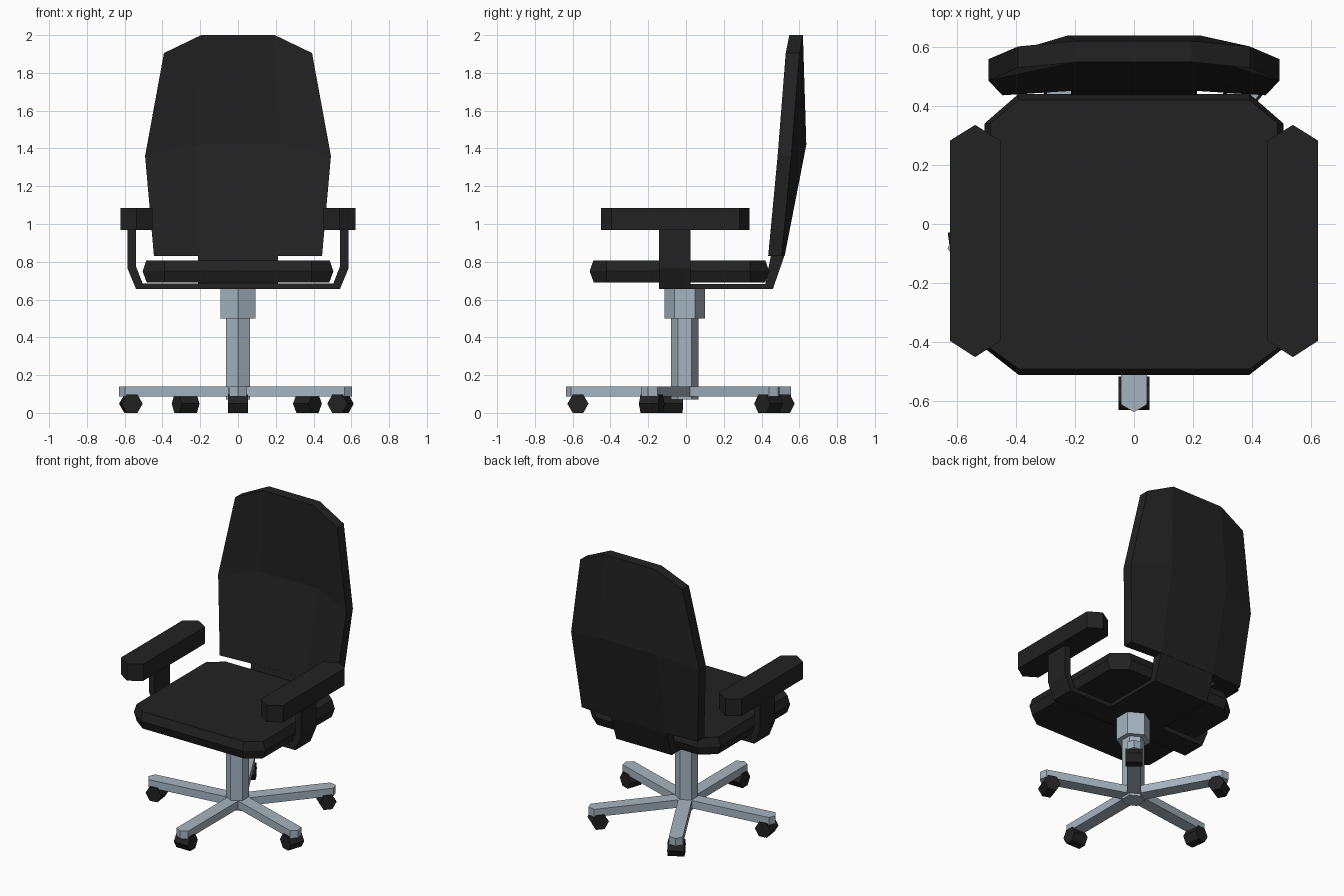
import bpy, bmesh, math

if "Cube" in bpy.data.objects:
    bpy.data.objects.remove(bpy.data.objects["Cube"])


def material(name, rgb):
    m = bpy.data.materials.new(name)
    m.diffuse_color = (*rgb, 1)
    m.use_nodes = True
    m.node_tree.nodes["Principled BSDF"].inputs["Base Color"].default_value = m.diffuse_color
    return m


BLACK = material("black upholstery", (0.016, 0.016, 0.016))
METAL = material("grey metal", (0.38, 0.46, 0.53))


def finish(name, bm, mat, turn=0):
    bmesh.ops.recalc_face_normals(bm, faces=bm.faces[:])
    me = bpy.data.meshes.new(name)
    bm.to_mesh(me)
    bm.free()
    me.materials.append(mat)
    ob = bpy.data.objects.new(name, me)
    ob.rotation_euler.z = turn
    bpy.context.collection.objects.link(ob)
    return ob


def loft(name, rings, mat, turn=0):
    """Skin a list of closed rings and cap both ends."""
    bm = bmesh.new()
    rows = [[bm.verts.new(p) for p in ring] for ring in rings]
    n = len(rows[0])
    for a, b in zip(rows, rows[1:]):
        for i in range(n):
            j = (i + 1) % n
            bm.faces.new((a[i], a[j], b[j], b[i]))
    bm.faces.new(rows[0])
    bm.faces.new(rows[-1])
    return finish(name, bm, mat, turn)


def prism(name, pts, axis, lo, hi, mat, turn=0):
    """Extrude a 2D profile along an axis from lo to hi."""
    place = {"x": lambda p, d: (d, p[0], p[1]),
             "y": lambda p, d: (p[0], d, p[1]),
             "z": lambda p, d: (p[0], p[1], d)}[axis]
    return loft(name, [[place(p, d) for p in pts] for d in (lo, hi)], mat, turn)


def hexagon(cx, cy, r, start=0):
    return [(cx + r * math.cos(start + i * math.pi / 3),
             cy + r * math.sin(start + i * math.pi / 3)) for i in range(6)]


# Seat cushion: octagon with a rim that bulges at mid height
def seat_ring(z, d):
    x, y0, y1, c = 0.505 - d, -0.51 + d, 0.44 - d, 0.39
    return [(-c, y0, z), (c, y0, z), (x, -0.42, z), (x, 0.34, z),
            (c, y1, z), (-c, y1, z), (-x, 0.34, z), (-x, -0.42, z)]


loft("seat", [seat_ring(0.69, 0.022), seat_ring(0.75, 0), seat_ring(0.808, 0.02)], BLACK)

# Backrest: curved panel, (x, y, z) of edge and centre columns per row
rows = [((0.445, 0.435, 0.83), (0.21, 0.45, 0.83)),
        ((0.492, 0.485, 1.36), (0.225, 0.565, 1.42)),
        ((0.392, 0.528, 1.905), (0.195, 0.547, 2.0))]
bm = bmesh.new()
grid = []
for edge, mid in rows:
    left = [(-p[0], p[1], p[2]) for p in (edge, mid)]
    grid.append([bm.verts.new(p) for p in (*left, mid, edge)])
for a, b in zip(grid, grid[1:]):
    for i in range(3):
        bm.faces.new((a[i], a[i + 1], b[i + 1], b[i]))
ext = bmesh.ops.extrude_face_region(bm, geom=bm.faces[:], use_keep_orig=True)
bmesh.ops.translate(bm, vec=(0, 0.072, 0),
                    verts=[v for v in ext["geom"] if isinstance(v, bmesh.types.BMVert)])
finish("backrest", bm, BLACK)

# Bar that carries the backrest
prism("back_support", [(0.0, 0.656), (0.46, 0.656), (0.522, 0.835), (0.45, 0.835),
                       (0.42, 0.682), (0.0, 0.682)], "x", -0.213, 0.213, BLACK)

# U-shaped strap under the seat holding both arm pads
outer = [(0.54, 0.656), (0.585, 0.765), (0.585, 0.975)]
inner = [(0.54, 0.975), (0.54, 0.775), (0.505, 0.686)]
half = outer + inner
prism("arm_strap", half + [(-x, z) for x, z in reversed(half)], "y", -0.142, 0.023, BLACK)

# Arm pads
for s, side in ((-1, "left"), (1, "right")):
    pad = [(0.452, -0.395), (0.537, -0.45), (0.622, -0.395),
           (0.622, 0.282), (0.537, 0.335), (0.452, 0.282)]
    prism(side + "_arm_pad", [(s * x, y) for x, y in pad], "z", 0.968, 1.085, BLACK)

# Centre column
prism("upper_column", hexagon(0, -0.007, 0.108, math.pi / 2), "z", 0.5, 0.675, METAL)
prism("lower_column", hexagon(0, -0.007, 0.073, math.pi / 2), "z", 0.07, 0.5, METAL)

# Five star legs, each with a six-sided caster
for i, angle in enumerate((-90, -18.5, 50, 119, 187.5)):
    turn = math.radians(angle + 90)
    leg = [(-0.044, 0.0), (-0.044, -0.61), (0, -0.636), (0.044, -0.61), (0.044, 0.0)]
    prism(f"leg_{i + 1}", leg, "z", 0.086, 0.14, METAL, turn)
    prism(f"caster_{i + 1}", hexagon(-0.572, 0.0485, 0.056), "x", -0.053, 0.053, BLACK, turn)
